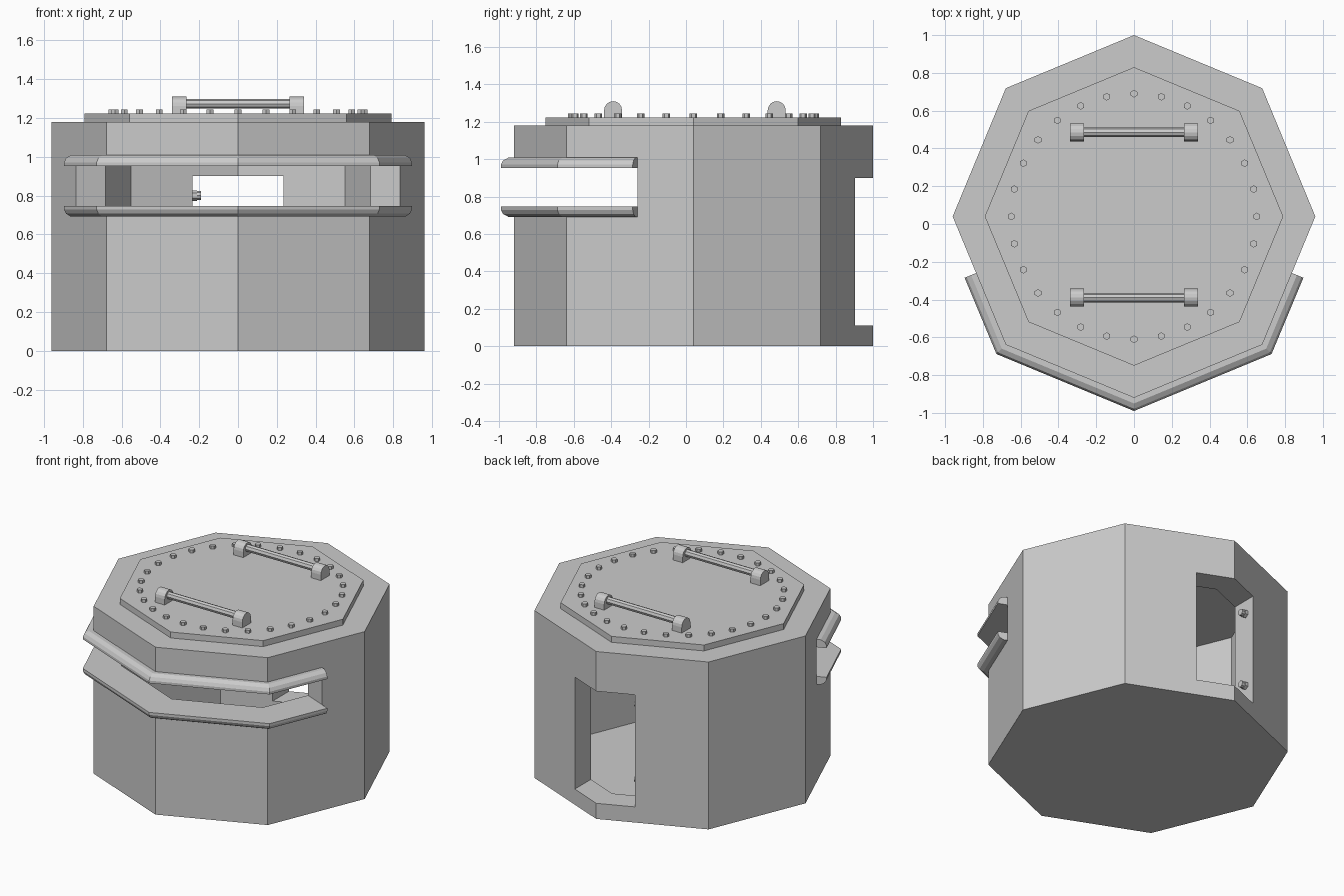
import bpy, bmesh
from math import sin, cos, pi, radians
from mathutils import Matrix, Vector

if "Cube" in bpy.data.objects:
    bpy.data.objects.remove(bpy.data.objects["Cube"])

CY = 0.04                      # plan centre of the octagon
R_OUT, R_IN = 0.96, 0.78
COS8 = cos(pi / 8)


def finish(bm, name):
    bmesh.ops.recalc_face_normals(bm, faces=bm.faces)
    me = bpy.data.meshes.new(name)
    bm.to_mesh(me)
    bm.free()
    ob = bpy.data.objects.new(name, me)
    bpy.context.collection.objects.link(ob)
    return ob


def loft(rings, name, closed=False):
    """Skin between equal-length point rings; cap the ends."""
    bm = bmesh.new()
    vs = [[bm.verts.new(p) for p in ring] for ring in rings]
    n = len(rings[0])
    for a, b in zip(vs, vs[1:]):
        for i in range(n):
            j = (i + 1) % n
            bm.faces.new((a[i], a[j], b[j], b[i]))
    bm.faces.new(vs[0])
    bm.faces.new(vs[-1])
    return finish(bm, name)


def prism(plan, z0, z1, name):
    return loft([[(x, y, z) for x, y in plan] for z in (z0, z1)], name)


def octagon(r):
    return [(r * cos(k * pi / 4), CY + r * sin(k * pi / 4)) for k in range(8)]


def rod(p0, p1, r, sides, name):
    p0, p1 = Vector(p0), Vector(p1)
    d = p1 - p0
    bm = bmesh.new()
    m = Matrix.Translation((p0 + p1) / 2) @ d.to_track_quat('Z', 'Y').to_matrix().to_4x4()
    bmesh.ops.create_cone(bm, cap_ends=True, segments=sides, radius1=r, radius2=r,
                          depth=d.length, matrix=m)
    return finish(bm, name)


def cut(ob, cutter):
    mod = ob.modifiers.new("cut", 'BOOLEAN')
    mod.operation, mod.solver, mod.object = 'DIFFERENCE', 'EXACT', cutter
    bpy.context.view_layer.objects.active = ob
    bpy.ops.object.modifier_apply(modifier=mod.name)
    bpy.data.objects.remove(cutter)


# hollow octagonal body
body = prism(octagon(R_OUT), 0, 1.18, "body")
cut(body, prism(octagon(R_IN), 0.005, 1.4, "cavity_cutter"))

# wrap-around viewing slit, ending square to the side walls
NX, NY = COS8, -sin(pi / 8)
EX, EY = 0.837, -0.26


def slit_end(k):
    return (EX + NX * k, EY + NY * k)


half = [slit_end(-0.3), slit_end(0.3), (1.3, -1.3)]
cut(body, prism(half + [(-x, y) for x, y in reversed(half)], 0.72, 0.98, "slit_cutter"))

# doorway in the back corner
door = [(-0.235, 0.5), (0.235, 0.5), (0.235, 1.3), (-0.235, 1.3)]
cut(body, prism(door, 0.11, 0.90, "door_cutter"))


# brims lining the slit: profile swept round the front
def brim(profile, name):
    def station(k):
        ring = []
        for r, z in profile:
            ex, ey = slit_end((r - R_OUT) * COS8)
            path = [(ex, ey), (r * cos(pi / 4), CY - r * sin(pi / 4)), (0, CY - r)]
            x, y = path[k] if k < 3 else path[4 - k]
            ring.append((x if k < 3 else -x, y, z))
        return ring
    return loft([station(k) for k in range(5)], name)


edge = [(R_IN, 0), (1.03, 0), (1.03, 0.018), (1.018, 0.04), (0.99, 0.055), (R_IN, 0.055)]
brim([(r, 0.953 + h) for r, h in edge], "upper_brim")
brim([(r, 0.747 - h) for r, h in edge], "lower_brim")

# lid and its ring of bolts
prism(octagon(0.79), 1.18, 1.222, "lid")
for i in range(28):
    a = i * 2 * pi / 28
    x, y = 0.65 * sin(a), CY + 0.65 * cos(a)
    rod((x, y, 1.215), (x, y, 1.243), 0.02, 6, "lid_bolt")

# two lid handles: round-topped posts with a bar between
for y in (0.485, -0.39):
    arc = [(y + 0.048 * cos(t * pi / 8), 1.262 + 0.048 * sin(t * pi / 8)) for t in range(9)]
    profile = [(y + 0.048, 1.215)] + arc + [(y - 0.048, 1.215)]
    for s in (-1, 1):
        loft([[(s * x, py, pz) for py, pz in profile] for x in (0.265, 0.34)], "handle_post")
    rod((-0.28, y, 1.273), (0.28, y, 1.273), 0.025, 8, "handle_bar")

# hinge pins on the door jamb
for z in (0.80, 0.27):
    rod((-0.24, 0.83, z), (-0.212, 0.83, z), 0.027, 6, "hinge_base")
    rod((-0.22, 0.83, z), (-0.19, 0.83, z), 0.023, 8, "hinge_pin")
